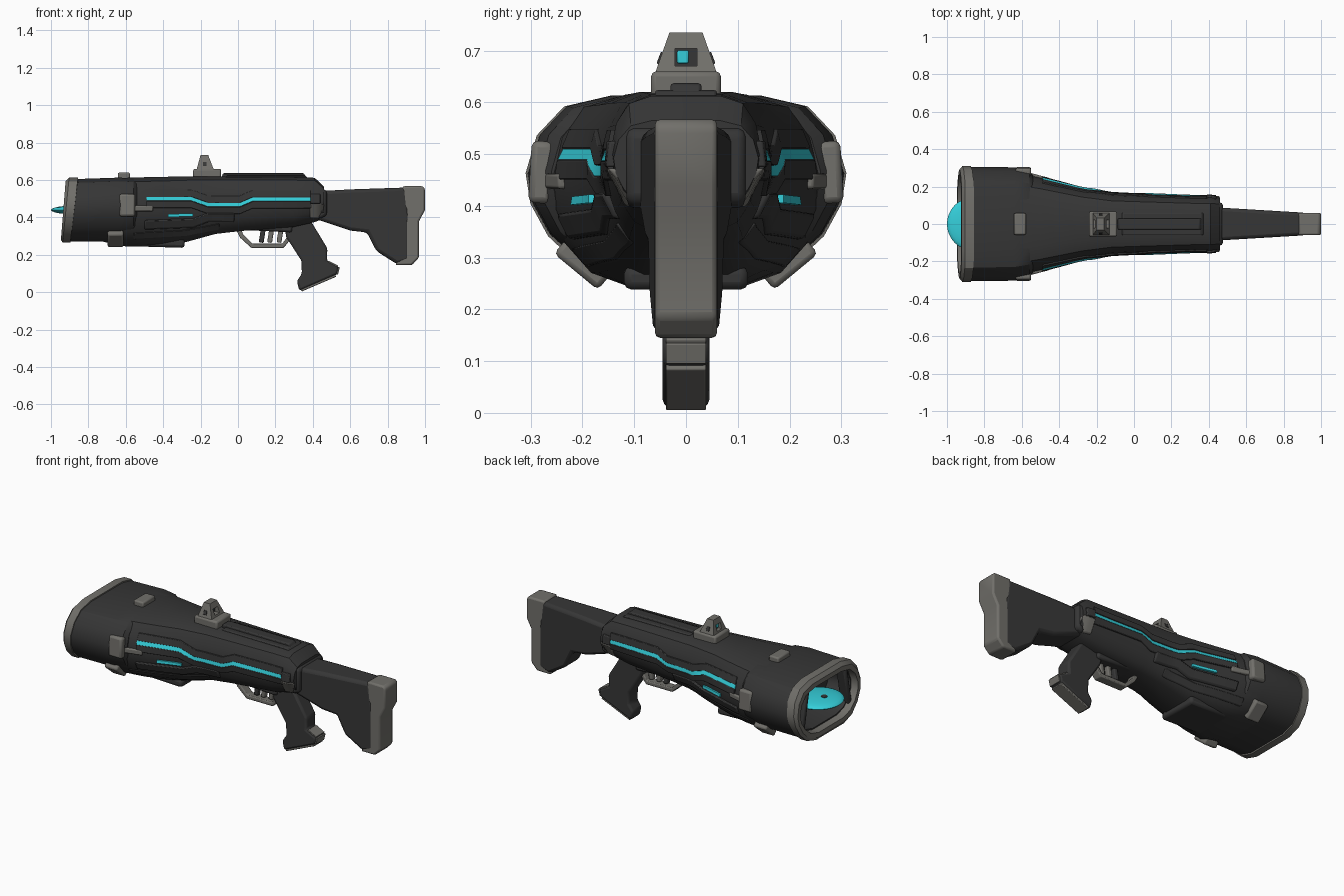
import bpy, bmesh, math
from mathutils import Matrix, Vector

cube = bpy.data.objects.get("Cube")
if cube:
    bpy.data.objects.remove(cube, do_unlink=True)


def material(name, rgb):
    m = bpy.data.materials.new(name)
    m.use_nodes = True
    m.diffuse_color = (*rgb, 1)
    bsdf = next(n for n in m.node_tree.nodes if n.type == 'BSDF_PRINCIPLED')
    bsdf.inputs["Base Color"].default_value = (*rgb, 1)
    bsdf.inputs["Roughness"].default_value = 0.6
    return m


DARK = material("charcoal", (0.037, 0.037, 0.037))
GREY = material("warm_grey", (0.165, 0.16, 0.145))
CYAN = material("cyan_glow", (0.035, 0.62, 0.7))
parts = []


def finish(name, bm, mat, bevel=0):
    bmesh.ops.recalc_face_normals(bm, faces=bm.faces)
    me = bpy.data.meshes.new(name)
    bm.to_mesh(me)
    bm.free()
    ob = bpy.data.objects.new(name, me)
    bpy.context.collection.objects.link(ob)
    me.materials.append(mat)
    if bevel:
        b = ob.modifiers.new("Bevel", 'BEVEL')
        b.width, b.segments, b.limit_method = bevel, 2, 'ANGLE'
    parts.append(ob)
    return ob


def skin(name, rings, mat, bevel=0, closed=False):
    """Bridge equal-sized point rings, then cap the ends or join them into a loop."""
    bm = bmesh.new()
    vs = [[bm.verts.new(p) for p in r] for r in rings]
    n = len(vs[0])
    for a, b in zip(vs, vs[1:] + vs[:1] if closed else vs[1:]):
        for i in range(n):
            j = (i + 1) % n
            bm.faces.new((a[i], a[j], b[j], b[i]))
    if not closed:
        bm.faces.new(vs[0])
        bm.faces.new(vs[-1])
    return finish(name, bm, mat, bevel)


def prism(name, pts, half, mat, bevel=0.01):
    """Side outline in x and z, given thickness by half(x)."""
    h = half if callable(half) else (lambda x: half)
    return skin(name, [[(x, s * h(x), z) for x, z in pts] for s in (-1, 1)], mat, bevel)


def box(name, loc, size, mat, bevel=0.008, tilt=0, axis='X'):
    bm = bmesh.new()
    bmesh.ops.create_cube(bm, size=1, matrix=Matrix.Translation(loc)
                          @ Matrix.Rotation(tilt, 4, axis) @ Matrix.Diagonal((*size, 1)))
    return finish(name, bm, mat, bevel)


# Shared lens-shaped section: (width fraction, height fraction), bottom to top
HALF = [(0.42, 0), (0.68, 0.07), (0.86, 0.22), (0.97, 0.4), (1, 0.57),
        (0.93, 0.78), (0.76, 0.94), (0.47, 1)]


def section(x, w, top, low, lean=0.0, inset=0.0):
    pts = [(f * (w - inset), low + inset + u * (top - low - 2 * inset)) for f, u in HALF]
    pts += [(-y, z) for y, z in reversed(pts)]
    return [(x + lean * (z - 0.44), y, z) for y, z in pts]


# Main receiver body: x, half width, top, bottom
BODY = [(-0.72, 0.28, 0.61, 0.27), (-0.6, 0.27, 0.612, 0.245), (-0.5, 0.248, 0.615, 0.245),
        (-0.4, 0.222, 0.617, 0.25), (-0.28, 0.19, 0.62, 0.268), (-0.12, 0.163, 0.618, 0.312),
        (0.02, 0.157, 0.617, 0.328), (0.3, 0.146, 0.615, 0.35),
        (0.41, 0.145, 0.612, 0.375), (0.46, 0.14, 0.565, 0.395)]
skin("receiver_body", [section(*s) for s in BODY], DARK)


def surface_y(x, z):
    """Half width of the body at a given x and z."""
    for a, b in zip(BODY, BODY[1:]):
        if x <= b[0] or b is BODY[-1]:
            t = (x - a[0]) / (b[0] - a[0])
            w, top, low = (a[k] + t * (b[k] - a[k]) for k in (1, 2, 3))
            break
    u = min(max((z - low) / (top - low), 0), 1)
    for (f0, u0), (f1, u1) in zip(HALF, HALF[1:]):
        if u <= u1:
            return w * (f0 + (f1 - f0) * (u - u0) / (u1 - u0))


def side_band(name, path, high, low_out, top_out, mat, bevel=0):
    """Band hugging both body sides; its lower and upper edges stand out separately."""
    pts = []
    for (x0, z0), (x1, z1) in zip(path, path[1:]):
        pts += [(x0 + (x1 - x0) * i / 5, z0 + (z1 - z0) * i / 5) for i in range(5)]
    pts.append(path[-1])
    for s, tag in ((1, "left"), (-1, "right")):
        rings = []
        for x, z in pts:
            lo, hi = z - high / 2, z + high / 2
            ya, yb = surface_y(x, lo), surface_y(x, hi)
            rings.append([(x, s * (ya - 0.02), lo), (x, s * (ya + low_out), lo),
                          (x, s * (yb + top_out), hi), (x, s * (yb - 0.02), hi)])
        skin(f"{tag}_{name}", rings, mat, bevel)


# Glowing side channel tucked between two rails
GLOW = [(-0.49, 0.5), (-0.25, 0.5), (-0.16, 0.468), (0.01, 0.468), (0.08, 0.498), (0.39, 0.498)]
side_band("glow_strip", GLOW, 0.02, 0.01, 0.004, CYAN)
side_band("upper_rail", [(x, z + 0.03) for x, z in GLOW], 0.038, 0.008, 0.008, DARK, 0.002)
side_band("lower_rail", [(x, z - 0.03) for x, z in GLOW], 0.038, 0.01, 0.012, DARK, 0.003)
side_band("channel_end", [(0.388, 0.5), (0.44, 0.5)], 0.05, 0.016, 0.012, DARK, 0.004)
side_band("vent_glow", [(-0.375, 0.41), (-0.24, 0.414)], 0.016, 0.014, 0.01, CYAN)
side_band("vent_panel", [(-0.5, 0.36), (-0.24, 0.37), (-0.16, 0.4), (-0.02, 0.4)],
          0.05, 0.012, 0.016, DARK, 0.008)
side_band("fore_rib", [(-0.56, 0.3), (-0.28, 0.315), (-0.1, 0.35)], 0.035, 0.006, 0.006, DARK, 0.004)
side_band("rear_clamp", [(0.385, 0.435), (0.46, 0.435)], 0.075, 0.01, 0.014, GREY, 0.006)

# Hollow muzzle shroud and its leaning rim
skin("muzzle_shroud", [section(-0.54, 0.26, 0.6, 0.29),
                       section(-0.56, 0.285, 0.61, 0.28),
                       section(-0.64, 0.303, 0.613, 0.272),
                       section(-0.89, 0.306, 0.605, 0.272, 0.1),
                       section(-0.89, 0.306, 0.605, 0.272, 0.1, 0.045),
                       section(-0.76, 0.306, 0.605, 0.272, 0, 0.07)], DARK)
skin("muzzle_rim", [section(-0.87, 0.306, 0.605, 0.272, 0.12, 0.04),
                    section(-0.876, 0.31, 0.613, 0.265, 0.12),
                    section(-0.92, 0.31, 0.613, 0.265, 0.1),
                    section(-0.934, 0.304, 0.605, 0.268, 0.08, 0.012),
                    section(-0.934, 0.306, 0.605, 0.268, 0.08, 0.038)], GREY, closed=True)

# Flat energy disc with a hub in the muzzle
bm = bmesh.new()
bmesh.ops.create_uvsphere(bm, u_segments=32, v_segments=12, radius=1,
                          matrix=Matrix.Translation((-0.865, 0, 0.44))
                          @ Matrix.Diagonal((0.135, 0.14, 0.024, 1)))
finish("energy_disc", bm, CYAN)
bm = bmesh.new()
bmesh.ops.create_cone(bm, cap_ends=True, segments=16, radius1=0.028, radius2=0.018, depth=0.05,
                      matrix=Matrix.Translation((-0.9, 0, 0.44)))
finish("disc_hub", bm, DARK)

# Clamps and lugs around the shroud
box("top_lug", (-0.61, 0, 0.62), (0.065, 0.115, 0.04), GREY)
for s, tag in ((1, "left"), (-1, "right")):
    box(f"{tag}_side_clamp", (-0.592, s * 0.279, 0.465), (0.085, 0.045, 0.12), GREY, 0.012, s * 0.06)
    box(f"{tag}_clamp_tab", (-0.51, s * 0.246, 0.448), (0.11, 0.03, 0.03), GREY, 0.006, s * -0.25, 'Z')
    box(f"{tag}_lower_clamp", (-0.655, s * 0.2, 0.288), (0.085, 0.11, 0.04), GREY, 0.01, s * 0.69)
    box(f"{tag}_muzzle_strut", (-0.89, s * 0.2, 0.44), (0.06, 0.03, 0.25), DARK, 0.01, s * 0.2)
box("fore_grip_base", (-0.45, 0, 0.265), (0.33, 0.24, 0.045), DARK, 0.015, 0.03, 'Y')

# Stepped top rail
prism("top_rail_base", [(-0.08, 0.6), (-0.06, 0.624), (0.36, 0.624), (0.385, 0.6)], 0.06, DARK, 0.006)
prism("top_rail_ridge", [(-0.09, 0.61), (-0.08, 0.637), (0.35, 0.637), (0.37, 0.61)], 0.03, DARK, 0.006)

# Sight: base, pierced tapered tower, small glowing lens in a dark socket
box("sight_base", (-0.165, 0, 0.63), (0.15, 0.135, 0.06), GREY, 0.01)
tower = skin("sight_tower", [[(cx + sx * a, sy * b, z) for sx, sy in ((-1, -1), (1, -1), (1, 1), (-1, 1))]
                             for cx, a, b, z in ((-0.175, 0.048, 0.062, 0.65),
                                                 (-0.18, 0.02, 0.032, 0.735))], GREY)
cutter = box("sight_cutter", (-0.18, 0, 0.687), (0.2, 0.042, 0.034), DARK, 0)
cutter.hide_render = True
cutter.hide_viewport = True
parts.remove(cutter)
cut = tower.modifiers.new("Window", 'BOOLEAN')
cut.operation, cut.object = 'DIFFERENCE', cutter
box("sight_socket", (-0.18, 0, 0.687), (0.03, 0.042, 0.034), DARK, 0)
box("sight_lens", (-0.18, -0.006, 0.688), (0.04, 0.022, 0.025), CYAN, 0.003)
for s in (1, -1):
    box("left_sight_port" if s > 0 else "right_sight_port", (-0.178, s * 0.049, 0.685),
        (0.02, 0.008, 0.024), DARK, 0.002, s * 0.36)

# Stock and butt pad
prism("stock", [(0.42, 0.54), (0.6, 0.55), (0.9, 0.56), (0.92, 0.4), (0.92, 0.17), (0.85, 0.15),
                (0.74, 0.22), (0.69, 0.32), (0.6, 0.33), (0.42, 0.39)],
      lambda x: 0.09 - 0.06 * (x - 0.42), DARK, 0.018)
prism("stock_collar", [(0.43, 0.56), (0.475, 0.545), (0.475, 0.41), (0.43, 0.39)], 0.115, DARK, 0.015)
prism("butt_pad", [(0.88, 0.567), (0.99, 0.567), (1.0, 0.55), (1.0, 0.44), (0.968, 0.38),
                   (0.968, 0.185), (0.93, 0.145), (0.84, 0.145), (0.885, 0.25),
                   (0.9, 0.44), (0.88, 0.47)], 0.06, GREY, 0.022)

# Pistol grip with flared foot
prism("pistol_grip", [(0.245, 0.38), (0.39, 0.38), (0.478, 0.235), (0.475, 0.168), (0.538, 0.135),
                      (0.53, 0.095), (0.328, 0.008), (0.315, 0.06), (0.342, 0.1),
                      (0.338, 0.17), (0.258, 0.295)], 0.045, DARK, 0.012)
box("grip_sole", (0.43, 0, 0.05), (0.2, 0.078, 0.014), GREY, 0.003, -0.405, 'Y')
box("grip_heel", (0.508, 0, 0.151), (0.06, 0.078, 0.009), GREY, 0.002, 0.47, 'Y')
box("grip_heel_back", (0.535, 0, 0.115), (0.009, 0.078, 0.04), GREY, 0.002, 0.24, 'Y')

# Trigger guard and finger tabs
path = [(0.0, 0.34), (0.02, 0.3), (0.075, 0.248), (0.24, 0.248), (0.28, 0.3)]
rings = []
for i, (x, z) in enumerate(path):
    a, b = path[max(i - 1, 0)], path[min(i + 1, len(path) - 1)]
    d = Vector((b[0] - a[0], 0, b[1] - a[1])).normalized()
    nrm = Vector((-d.z, 0, d.x)) * 0.012
    side = Vector((0, 0.026, 0))
    c = Vector((x, 0, z))
    rings.append([c + nrm + side, c + nrm - side, c - nrm - side, c - nrm + side])
skin("trigger_guard", rings, GREY, 0.005)
for i, x in enumerate((0.13, 0.175, 0.225)):
    box(f"trigger_tab_{i + 1}", (x, 0, 0.305), (0.026, 0.03, 0.08), GREY if i else DARK, 0.006, 0.15, 'Y')
box("trigger_housing", (0.15, 0, 0.347), (0.28, 0.12, 0.04), DARK, 0.012, 0.05, 'Y')

# Smooth shading with crisp edges
bpy.ops.object.select_all(action='DESELECT')
for ob in parts:
    ob.select_set(True)
bpy.context.view_layer.objects.active = parts[0]
bpy.ops.object.shade_smooth_by_angle(angle=math.radians(32))
